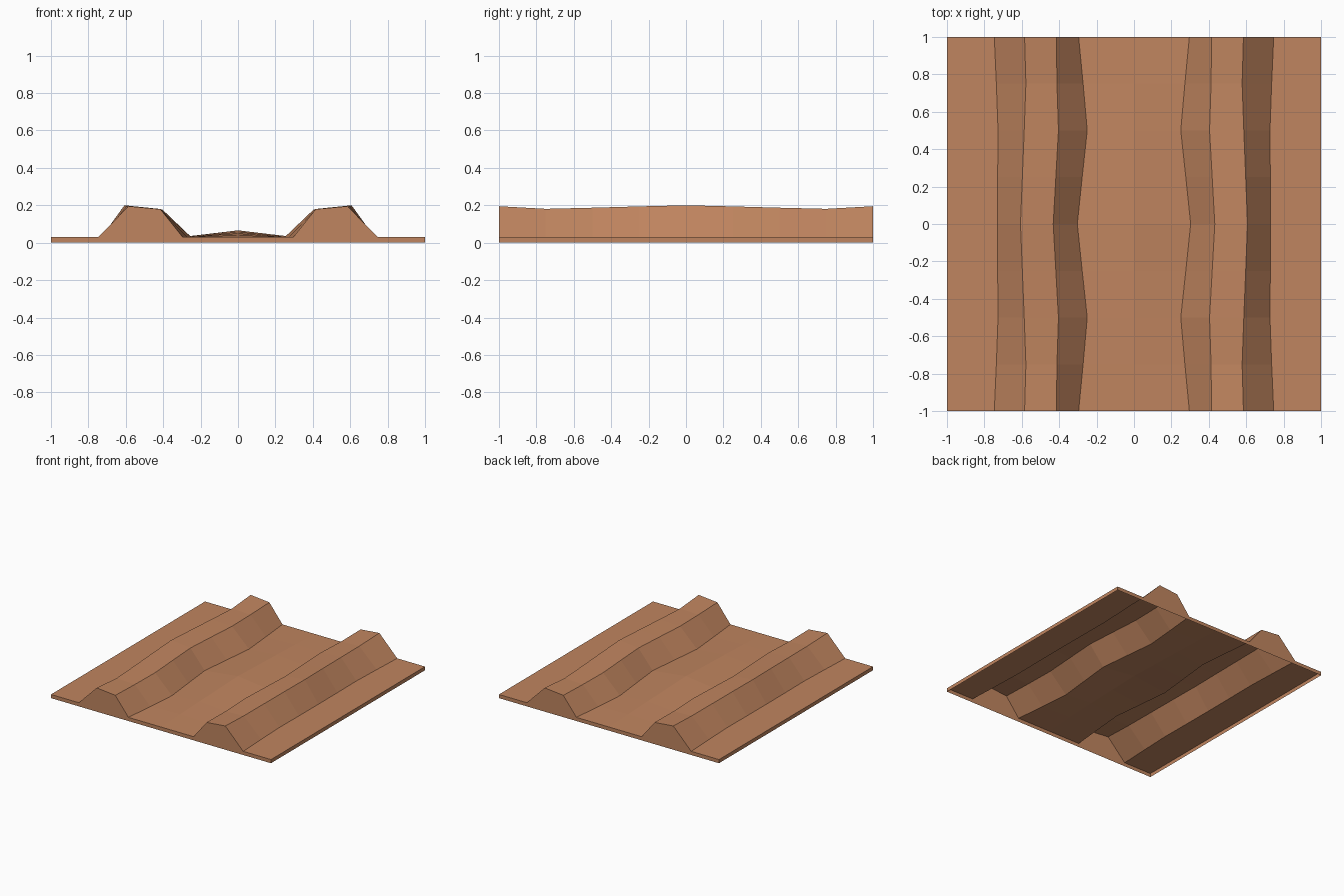
import bpy, bmesh

if "Cube" in bpy.data.objects:
    bpy.data.objects.remove(bpy.data.objects["Cube"])


def material(name, rgb):
    m = bpy.data.materials.new(name)
    m.diffuse_color = (*rgb, 1)
    m.use_nodes = True
    m.node_tree.nodes["Principled BSDF"].inputs["Base Color"].default_value = m.diffuse_color
    return m


EDGE = 0.03
# half cross-sections by |y|: mid height, inner foot x, inner crest (x, z),
# outer crest (x, z), outer foot x
rows = {
    0.00: (0.066, 0.303, 0.432, 0.182, 0.607, 0.200, 0.730),
    0.25: (0.058, 0.277, 0.418, 0.180, 0.597, 0.194, 0.729),
    0.50: (0.050, 0.250, 0.404, 0.177, 0.587, 0.187, 0.727),
    0.75: (0.040, 0.272, 0.412, 0.174, 0.578, 0.181, 0.736),
    1.00: (0.030, 0.296, 0.415, 0.179, 0.585, 0.195, 0.747),
}


def section(y):
    mid, foot, cx, cz, ox, oz, out = rows[abs(y)]
    half = [(foot, EDGE), (cx, cz), (ox, oz), (out, EDGE), (1, EDGE)]
    pts = [(-x, z) for x, z in reversed(half)] + [(0, mid)] + half
    return [(x, y, z) for x, z in pts]


bm = bmesh.new()
ys = [i * 0.25 - 1 for i in range(9)]
grid = [[bm.verts.new(p) for p in section(y)] for y in ys]

# ground surface with the two ridges
for a, b in zip(grid, grid[1:]):
    for i in range(len(a) - 1):
        bm.faces.new((a[i], a[i + 1], b[i + 1], b[i]))


# skirt walls down to the ground, underside left open
def wall(top):
    low = [bm.verts.new((v.co.x, v.co.y, 0)) for v in top]
    for i in range(len(top) - 1):
        bm.faces.new((top[i], low[i], low[i + 1], top[i + 1]))


wall(grid[0])
wall(grid[-1][::-1])
wall([r[-1] for r in grid])
wall([r[0] for r in grid][::-1])
bmesh.ops.remove_doubles(bm, verts=bm.verts, dist=0.0001)

mesh = bpy.data.meshes.new("dirt_track")
bm.to_mesh(mesh)
bm.free()
mesh.materials.append(material("dirt brown", (0.53, 0.235, 0.115)))
track = bpy.data.objects.new("dirt_track", mesh)
bpy.context.collection.objects.link(track)
